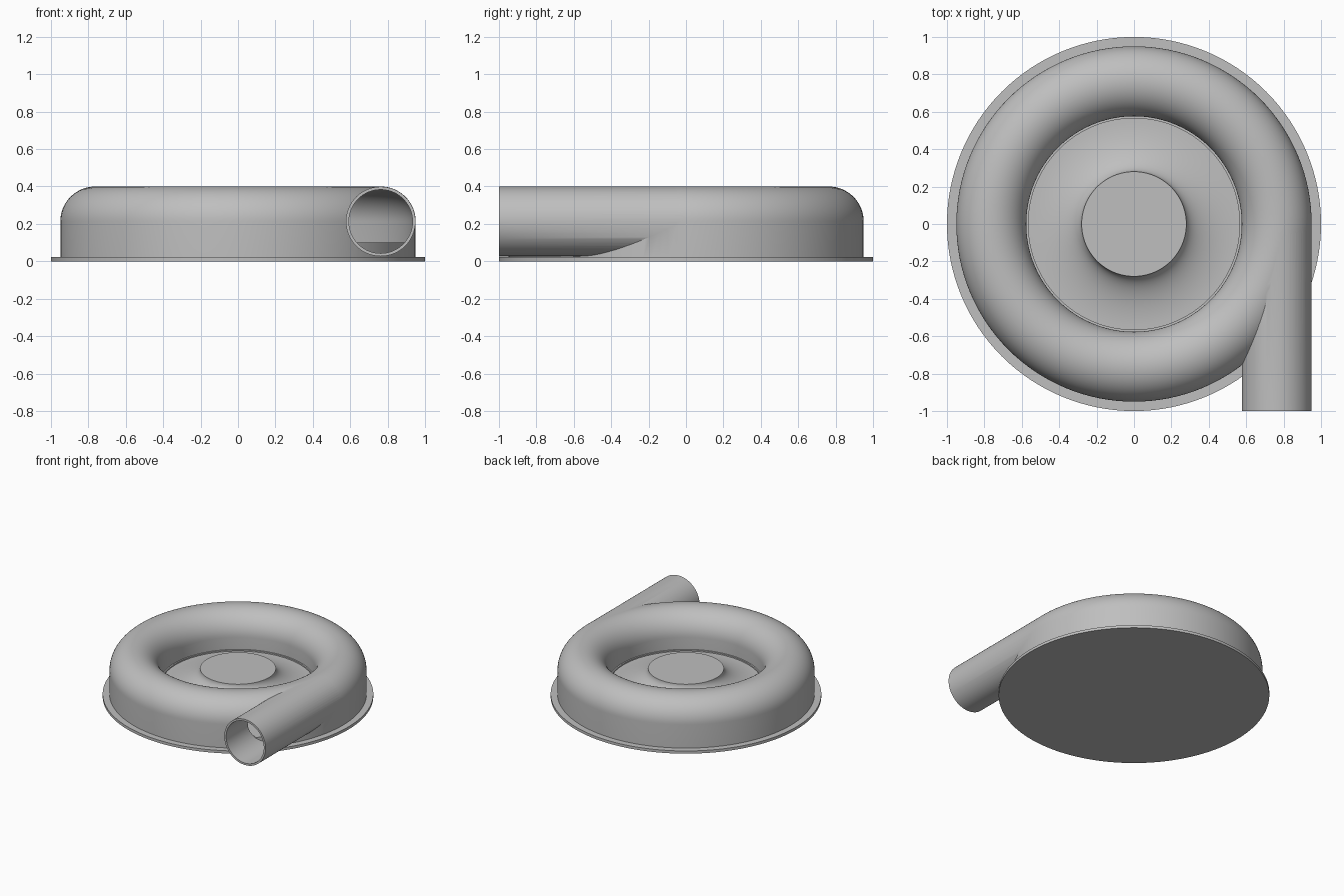
import bpy, bmesh
from math import sin, cos, pi
from mathutils import Matrix

cube = bpy.data.objects.get("Cube")
if cube:
    bpy.data.objects.remove(cube, do_unlink=True)

RING_R, RING_Z, TUBE_R, WALL = 0.763, 0.213, 0.187, 0.016

metal = bpy.data.materials.new("plain grey")
metal.use_nodes = True
GREY = (0.52, 0.52, 0.52, 1)
metal.diffuse_color = GREY
metal.node_tree.nodes["Principled BSDF"].inputs["Base Color"].default_value = GREY


def make_object(name, bm):
    bmesh.ops.remove_doubles(bm, verts=bm.verts, dist=1e-5)
    bmesh.ops.recalc_face_normals(bm, faces=bm.faces)
    mesh = bpy.data.meshes.new(name)
    bm.to_mesh(mesh)
    bm.free()
    mesh.materials.append(metal)
    obj = bpy.data.objects.new(name, mesh)
    bpy.context.collection.objects.link(obj)
    return obj


def lathe(name, profile, closed=False, steps=128):
    """Revolve an (r, z) profile round the z axis."""
    bm = bmesh.new()
    verts = [bm.verts.new((r, 0, z)) for r, z in profile]
    edges = [bm.edges.new(pair) for pair in zip(verts, verts[1:])]
    if closed:
        edges.append(bm.edges.new((verts[-1], verts[0])))
    bmesh.ops.spin(bm, geom=verts + edges, cent=(0, 0, 0), axis=(0, 0, 1),
                   angle=2 * pi, steps=steps, use_merge=True)
    return make_object(name, bm)


def rod(name, radius, y0, y1):
    """Cylinder along y through the outlet centre."""
    bm = bmesh.new()
    place = Matrix.Translation((RING_R, (y0 + y1) / 2, RING_Z)) @ Matrix.Rotation(pi / 2, 4, "X")
    bmesh.ops.create_cone(bm, cap_ends=True, segments=96, radius1=radius,
                          radius2=radius, depth=y1 - y0, matrix=place)
    return make_object(name, bm)


def combine(target, other, operation):
    mod = target.modifiers.new("combine", "BOOLEAN")
    mod.operation, mod.object, mod.solver = operation, other, "EXACT"
    select(target)
    bpy.ops.object.modifier_apply(modifier=mod.name)
    bpy.data.objects.remove(other, do_unlink=True)


def select(obj):
    bpy.ops.object.select_all(action="DESELECT")
    obj.select_set(True)
    bpy.context.view_layer.objects.active = obj


def arch(radius, n=32):
    """Half circle over the ring centre, from outside to inside."""
    return [(RING_R + radius * cos(pi * i / n), RING_Z + radius * sin(pi * i / n))
            for i in range(n + 1)]


# Flange plate under the casing
flange = lathe("base_flange", [(0, 0), (1, 0), (1, 0.022), (0, 0.022)])

# Casing: straight outer wall, rounded top, inner lip, flared hub
flare = [(0.565 - 0.285 * sin(pi / 2 * i / 20), 0.106 + 0.124 * (1 - cos(pi / 2 * i / 20)))
         for i in range(21)]
inner = RING_R - TUBE_R
casing = lathe("spiral_casing",
               [(0, 0.01), (RING_R + TUBE_R, 0.01)] + arch(TUBE_R)
               + [(inner, 0.116), (0.565, 0.116)] + flare + [(0, 0.23)])

# Outlet pipe joined to the casing, both hollowed out
combine(casing, rod("outlet_pipe", TUBE_R - 0.001, -1, 0), "UNION")
gap = TUBE_R - WALL
cavity = lathe("cavity", [(RING_R + gap, 0.09)] + arch(gap) + [(RING_R - gap, 0.09)], closed=True)
combine(casing, cavity, "DIFFERENCE")
combine(casing, rod("bore", gap - 0.001, -1.1, 0), "DIFFERENCE")

# Raised floor inside the casing
floor = lathe("casing_floor", [(0, 0.015), (0.94, 0.015), (0.94, 0.1), (0, 0.1)])

for obj in (flange, casing, floor):
    select(obj)
    bpy.ops.object.shade_smooth_by_angle(angle=pi / 6)
